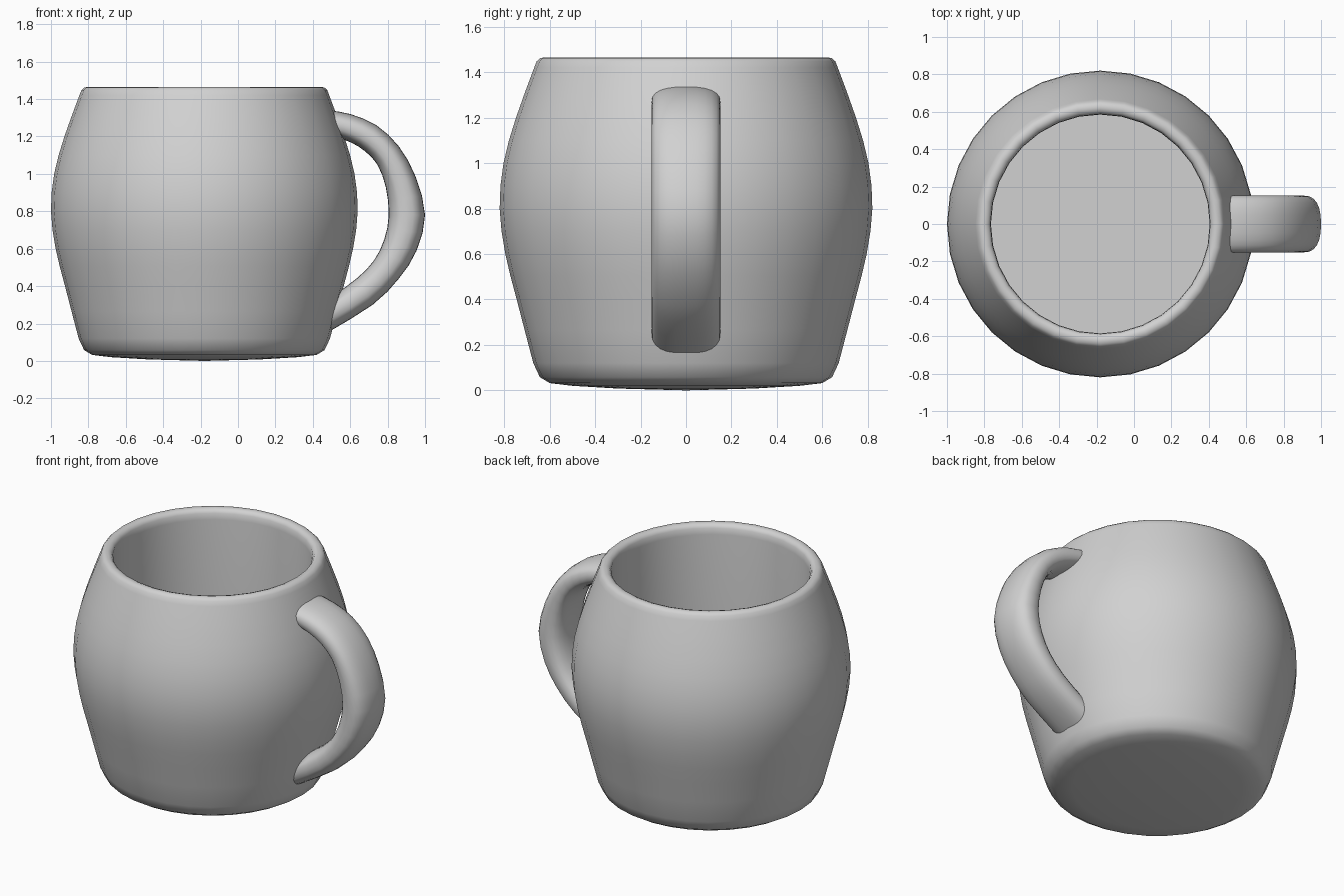
import bpy, bmesh, math
from mathutils import Vector

cube = bpy.data.objects.get("Cube")
if cube:
    bpy.data.objects.remove(cube, do_unlink=True)

# Glaze material
glaze = bpy.data.materials.new("grey glaze")
glaze.use_nodes = True
colour = (0.64, 0.64, 0.64, 1)
glaze.diffuse_color = colour
glaze.node_tree.nodes["Principled BSDF"].inputs["Base Color"].default_value = colour

CENTRE_X = -0.18


def finish(bm, name, angle):
    bmesh.ops.recalc_face_normals(bm, faces=bm.faces)
    mesh = bpy.data.meshes.new(name)
    bm.to_mesh(mesh)
    bm.free()
    mesh.materials.append(glaze)
    obj = bpy.data.objects.new(name, mesh)
    bpy.context.collection.objects.link(obj)
    bpy.context.view_layer.objects.active = obj
    obj.select_set(True)
    bpy.ops.object.shade_smooth_by_angle(angle=math.radians(angle))
    obj.select_set(False)


def smooth_path(points, steps):
    """Catmull-Rom curve through points of any dimension."""
    pts = [Vector(p) for p in points]
    pts = [2 * pts[0] - pts[1]] + pts + [2 * pts[-1] - pts[-2]]
    out = []
    for a, b, c, d in zip(pts, pts[1:], pts[2:], pts[3:]):
        for i in range(steps):
            t = i / steps
            out.append(0.5 * (2 * b + (c - a) * t + (2 * a - 5 * b + 4 * c - d) * t**2
                              + (3 * b - a - 3 * c + d) * t**3))
    return out + [pts[-2]]


def bridge(bm, rings):
    for r0, r1 in zip(rings, rings[1:]):
        n = len(r0)
        for i in range(n):
            j = (i + 1) % n
            bm.faces.new((r0[i], r0[j], r1[j], r1[i]))


# Cup: barrel profile (radius, height), rounded foot, rounded rim, straight bore with a flat floor
wall = smooth_path([(0.672, 0.12), (0.745, 0.4), (0.795, 0.6), (0.82, 0.8),
                    (0.803, 1.0), (0.748, 1.2), (0.668, 1.42)], 2)
foot = [Vector(p) for p in [(0.3, 0.008), (0.5, 0.02), (0.6, 0.032), (0.643, 0.058)]]
rim = [Vector(p) for p in [(0.657, 1.448), (0.642, 1.462), (0.62, 1.465), (0.6, 1.458), (0.588, 1.44)]]
bore = [Vector((0.585, z)) for z in (1.4, 0.75, 0.1)]

bm = bmesh.new()
SIDES = 32
rings = []
for p in foot + wall + rim + bore:
    rings.append([bm.verts.new((CENTRE_X + p.x * math.cos(math.tau * i / SIDES),
                                p.x * math.sin(math.tau * i / SIDES), p.y))
                  for i in range(SIDES)])
bridge(bm, rings)
for ring, z in ((rings[0], 0), (rings[-1], 0.1)):
    tip = bm.verts.new((CENTRE_X, 0, z))
    for i in range(SIDES):
        bm.faces.new((ring[i], ring[(i + 1) % SIDES], tip))
finish(bm, "cup", 60)

# Handle: outer edge (x, z) paired with inner edge (x, z), swept with a rounded section
edges = smooth_path([(0.485, 1.34, 0.52, 1.20), (0.60, 1.32, 0.61, 1.165),
                     (0.74, 1.26, 0.68, 1.12), (0.86, 1.147, 0.745, 1.05),
                     (0.95, 0.985, 0.79, 0.93), (1.0, 0.78, 0.806, 0.78),
                     (0.955, 0.59, 0.782, 0.65), (0.86, 0.44, 0.727, 0.537),
                     (0.72, 0.3, 0.637, 0.443), (0.485, 0.155, 0.515, 0.353)], 2)
bm = bmesh.new()
rings = []
for e in edges:
    outer, inner = Vector((e[0], 0, e[1])), Vector((e[2], 0, e[3]))
    mid, half = (outer + inner) / 2, (outer - inner) / 2
    ring = []
    for i in range(24):
        c, s = math.cos(math.tau * i / 24), math.sin(math.tau * i / 24)
        u = math.copysign(abs(c) ** 0.75, c)
        v = math.copysign(abs(s) ** 0.85, s)
        ring.append(bm.verts.new(mid + half * u + Vector((0, 0.152 * v, 0))))
    rings.append(ring)
bridge(bm, rings)
bm.faces.new(rings[0])
bm.faces.new(rings[-1])
finish(bm, "handle", 60)
